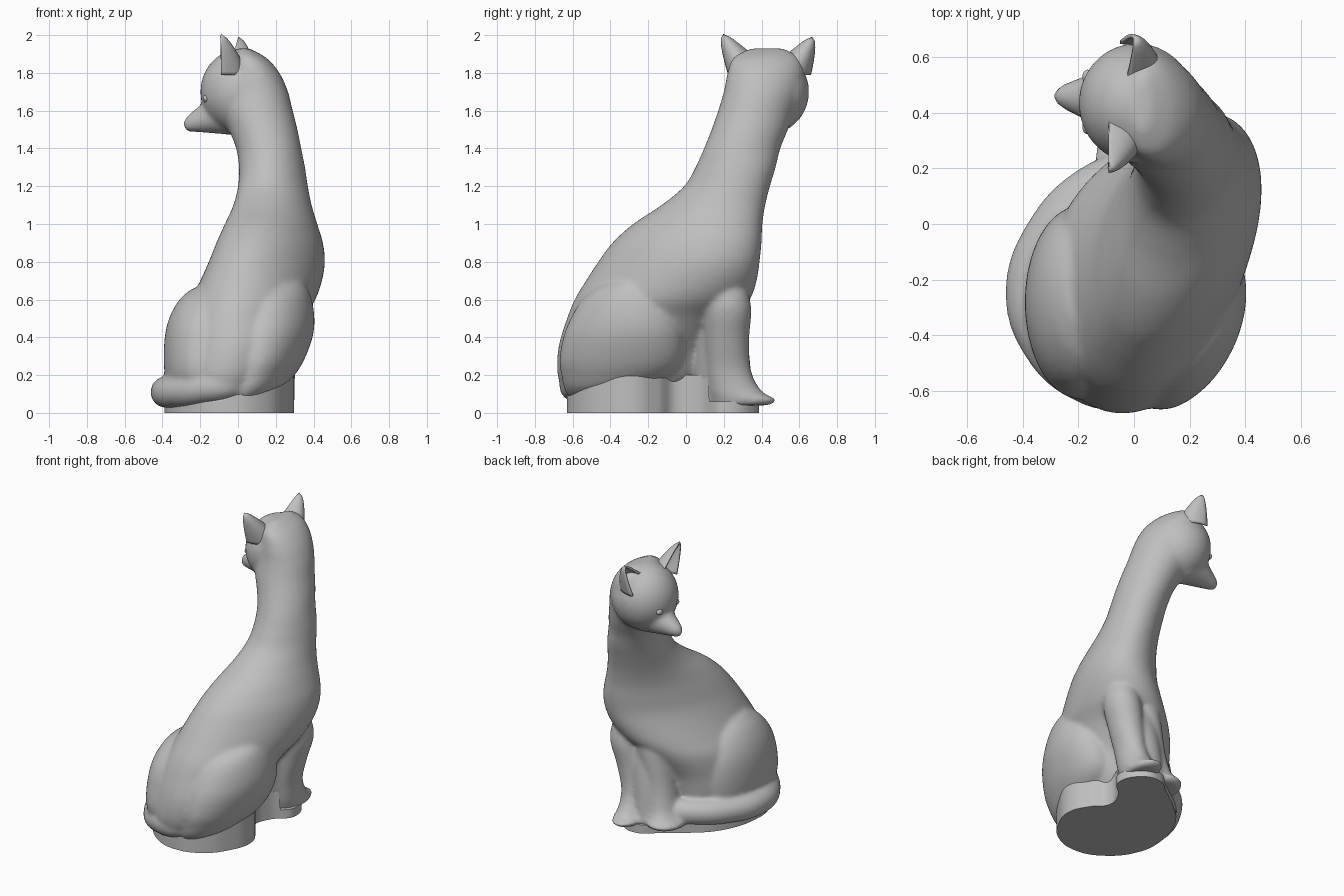
import bpy
import bmesh
from math import sin, cos, pi
from mathutils import Vector

default = bpy.data.objects.get("Cube")
if default:
    bpy.data.objects.remove(default, do_unlink=True)

grey = bpy.data.materials.new("plain grey")
grey.use_nodes = True
grey.diffuse_color = (0.52, 0.52, 0.52, 1)
grey.node_tree.nodes["Principled BSDF"].inputs["Base Color"].default_value = (0.52, 0.52, 0.52, 1)


def select_only(objects):
    bpy.ops.object.select_all(action='DESELECT')
    for ob in objects:
        ob.select_set(True)
    bpy.context.view_layer.objects.active = objects[0]


def mesh_object(name, bm):
    bmesh.ops.recalc_face_normals(bm, faces=bm.faces)
    mesh = bpy.data.meshes.new(name)
    bm.to_mesh(mesh)
    bm.free()
    mesh.materials.append(grey)
    ob = bpy.data.objects.new(name, mesh)
    bpy.context.collection.objects.link(ob)
    return ob


def refine(rows, steps=5):
    """Smooth in-between rows along a flowing spline."""
    padded = [rows[0]] + rows + [rows[-1]]
    result = []
    for a, b, c, d in zip(padded, padded[1:], padded[2:], padded[3:]):
        for k in range(steps):
            t = k / steps
            result.append([q + t / 2 * (r - p + t * (2 * p - 5 * q + 4 * r - s
                           + t * (3 * (q - r) + s - p)))
                           for p, q, r, s in zip(a, b, c, d)])
    return result + [rows[-1]]


def loft(name, sections, sides=48):
    """Stack of ovals, each given as height, x range, y range and optional skew."""
    rows = [list(s) + [0] * (6 - len(s)) for s in sections]
    bm = bmesh.new()
    rings = []
    for z, x0, x1, y0, y1, skew in refine(rows):
        ring = []
        for i in range(sides):
            t = 2 * pi * i / sides
            x = (x0 + x1) / 2 + (x1 - x0) / 2 * cos(t)
            y = (y0 + y1) / 2 + (y1 - y0) / 2 * sin(t + skew)
            ring.append(bm.verts.new((x, y, z)))
        rings.append(ring)
    for low, high in zip(rings, rings[1:]):
        for i in range(sides):
            j = (i + 1) % sides
            bm.faces.new((low[i], low[j], high[j], high[i]))
    bm.faces.new(rings[0])
    bm.faces.new(rings[-1])
    return mesh_object(name, bm)


def ball(name, centre, radii):
    bm = bmesh.new()
    bmesh.ops.create_uvsphere(bm, u_segments=32, v_segments=20, radius=1)
    bmesh.ops.scale(bm, vec=radii, verts=bm.verts)
    bmesh.ops.translate(bm, vec=centre, verts=bm.verts)
    return mesh_object(name, bm)


def taper(name, start, end, r0, r1):
    start, end = Vector(start), Vector(end)
    axis = end - start
    bm = bmesh.new()
    bmesh.ops.create_cone(bm, cap_ends=True, segments=32, radius1=r0, radius2=r1,
                          depth=axis.length)
    turn = Vector((0, 0, 1)).rotation_difference(axis).to_matrix()
    bmesh.ops.rotate(bm, matrix=turn, verts=bm.verts)
    bmesh.ops.translate(bm, vec=(start + end) / 2, verts=bm.verts)
    return mesh_object(name, bm)


def curve_mesh(name, points, closed=False, **settings):
    """Smooth curve through the points, turned into a mesh."""
    curve = bpy.data.curves.new(name, 'CURVE')
    for key, value in settings.items():
        setattr(curve, key, value)
    spline = curve.splines.new('BEZIER')
    spline.use_cyclic_u = closed
    spline.bezier_points.add(len(points) - 1)
    for bp, co in zip(spline.bezier_points, points):
        bp.co = co
        bp.handle_left_type = bp.handle_right_type = 'AUTO'
    ob = bpy.data.objects.new(name, curve)
    bpy.context.collection.objects.link(ob)
    curve.materials.append(grey)
    select_only([ob])
    bpy.ops.object.convert(target='MESH')
    return bpy.context.view_layer.objects.active


# Torso and neck, from haunches up to the back of the head
torso = loft("torso", [
    (0.09, -0.30, 0.14, -0.64, 0.08),
    (0.20, -0.34, 0.23, -0.68, 0.14),
    (0.35, -0.33, 0.29, -0.675, 0.18),
    (0.50, -0.30, 0.35, -0.63, 0.27, 0.1),
    (0.60, -0.25, 0.41, -0.59, 0.34, 0.22),
    (0.70, -0.20, 0.445, -0.53, 0.375, 0.32),
    (0.80, -0.155, 0.46, -0.465, 0.39, 0.38),
    (0.90, -0.115, 0.45, -0.39, 0.40, 0.38),
    (1.00, -0.07, 0.42, -0.28, 0.405, 0.35),
    (1.10, -0.025, 0.39, -0.13, 0.42, 0.27),
    (1.20, 0.0, 0.37, -0.01, 0.445, 0.18),
    (1.30, 0.005, 0.355, 0.05, 0.475, 0.1),
    (1.40, -0.01, 0.335, 0.095, 0.50),
    (1.50, -0.05, 0.315, 0.135, 0.54, -0.05),
    (1.60, -0.10, 0.29, 0.17, 0.58, -0.1),
    (1.70, -0.12, 0.265, 0.20, 0.62, -0.15),
    (1.80, -0.10, 0.22, 0.22, 0.63, -0.15),
    (1.88, -0.06, 0.15, 0.25, 0.60, -0.1),
    (1.93, 0.0, 0.06, 0.34, 0.52)])

# Head and muzzle, turned to the side
head = ball("head", (0.01, 0.435, 1.70), (0.21, 0.217, 0.225))
muzzle = taper("muzzle", (-0.04, 0.45, 1.60), (-0.255, 0.46, 1.53), 0.138, 0.044)
nose = ball("nose", (-0.252, 0.46, 1.53), (0.038, 0.038, 0.044))

# Front legs, each ending in a forward paw
right_leg = loft("right_leg", [
    (0.04, 0.11, 0.29, 0.14, 0.44),
    (0.07, 0.10, 0.30, 0.14, 0.48),
    (0.10, 0.11, 0.30, 0.13, 0.42),
    (0.16, 0.12, 0.30, 0.12, 0.37),
    (0.25, 0.13, 0.31, 0.11, 0.34),
    (0.40, 0.14, 0.355, 0.10, 0.335),
    (0.57, 0.17, 0.40, 0.10, 0.345),
    (0.75, 0.20, 0.36, 0.14, 0.29)])
left_leg = loft("left_leg", [
    (0.04, -0.13, 0.09, 0.10, 0.36),
    (0.07, -0.14, 0.10, 0.10, 0.39),
    (0.10, -0.11, 0.10, 0.10, 0.36),
    (0.16, -0.08, 0.11, 0.09, 0.33),
    (0.30, -0.05, 0.13, 0.08, 0.31),
    (0.57, -0.01, 0.24, 0.05, 0.32),
    (0.75, 0.05, 0.24, 0.05, 0.28)])
chest = loft("chest", [
    (0.04, -0.02, 0.22, 0.06, 0.36),
    (0.40, -0.01, 0.28, 0.03, 0.325),
    (0.70, 0.06, 0.34, 0.03, 0.27)])

# Thighs, swelling out of the body
right_thigh = loft("right_thigh", [
    (0.08, -0.05, 0.12, -0.62, -0.38, 0.2),
    (0.13, -0.05, 0.23, -0.645, -0.22, 0.25),
    (0.20, -0.05, 0.30, -0.66, -0.08, 0.25),
    (0.28, -0.05, 0.35, -0.67, -0.02, 0.25),
    (0.40, -0.04, 0.395, -0.65, -0.01, 0.25),
    (0.50, -0.02, 0.405, -0.61, -0.03, 0.25),
    (0.60, 0.02, 0.39, -0.55, -0.08, 0.25),
    (0.67, 0.08, 0.36, -0.46, -0.15, 0.2),
    (0.71, 0.16, 0.32, -0.36, -0.23, 0.2)])
left_thigh = loft("left_thigh", [
    (0.08, -0.36, 0.0, -0.58, 0.02),
    (0.22, -0.39, 0.0, -0.63, 0.06),
    (0.38, -0.39, 0.0, -0.61, 0.06),
    (0.50, -0.365, 0.0, -0.57, 0.03),
    (0.60, -0.31, -0.02, -0.49, -0.04),
    (0.66, -0.24, -0.06, -0.39, -0.14)])

# Tail wraps around the left side to the paws
tail = curve_mesh("tail", [
    (0.06, -0.50, 0.18), (-0.06, -0.585, 0.15), (-0.19, -0.555, 0.13),
    (-0.31, -0.45, 0.11), (-0.38, -0.25, 0.11), (-0.30, -0.02, 0.115),
    (-0.15, 0.13, 0.12), (0.03, 0.20, 0.12)],
    dimensions='3D', bevel_depth=0.084, bevel_resolution=6, use_fill_caps=True)

# Fuse the overlapping parts into one soft skin
select_only([torso, head, muzzle, nose, right_leg, left_leg, chest,
             right_thigh, left_thigh, tail])
bpy.ops.object.join()
body = bpy.context.view_layer.objects.active
body.name = "body"
fuse = body.modifiers.new("fuse", 'REMESH')
fuse.mode = 'VOXEL'
fuse.voxel_size = 0.012
fuse.use_smooth_shade = True
soften = body.modifiers.new("soften", 'SMOOTH')
soften.factor = 0.5
soften.iterations = 14

# Eyes
for side, name in ((-1, "left_eye"), (1, "right_eye")):
    eye = ball(name, (-0.168, 0.44 + side * 0.09, 1.665), (0.018, 0.026, 0.02))
    select_only([eye])
    bpy.ops.object.shade_smooth()


def ear(name, centre, tip, half_width, depth):
    """Curved shell, open towards the face and narrowing to the tip."""
    centre, tip = Vector(centre), Vector(tip)
    steps, rows = 16, 12
    bm = bmesh.new()
    grid = []
    for r in range(rows):
        f = r / rows
        size = (1 - f) ** 0.7
        middle = centre.lerp(tip, f)
        grid.append([bm.verts.new(middle + size * Vector((
            depth * sin(pi * i / steps), half_width * cos(pi * i / steps), 0)))
            for i in range(steps + 1)])
    top = bm.verts.new(tip)
    for low, high in zip(grid, grid[1:]):
        for i in range(steps):
            bm.faces.new((low[i], low[i + 1], high[i + 1], high[i]))
    for i in range(steps):
        bm.faces.new((grid[-1][i], grid[-1][i + 1], top))
    ob = mesh_object(name, bm)
    shell = ob.modifiers.new("thickness", 'SOLIDIFY')
    shell.thickness = 0.014
    shell.offset = 0
    select_only([ob])
    bpy.ops.object.shade_smooth_by_angle()


ear("left_ear", (-0.09, 0.345, 1.79), (-0.092, 0.20, 2.0), 0.115, 0.14)
ear("right_ear", (-0.05, 0.54, 1.79), (0.0, 0.665, 1.985), 0.115, 0.15)

# Plinth under the body, notched between thigh and front leg
outline = [(0.295, -0.28), (0.24, -0.15), (0.16, -0.05), (0.19, 0.07), (0.295, 0.20),
           (0.22, 0.36), (0.10, 0.38), (0.0, 0.31), (-0.15, 0.20), (-0.30, 0.05),
           (-0.385, -0.20), (-0.36, -0.40), (-0.22, -0.57), (-0.05, -0.63),
           (0.13, -0.58), (0.25, -0.44)]
plinth = curve_mesh("plinth", [(x, y, 0) for x, y in outline], closed=True,
                    dimensions='2D', fill_mode='BOTH', extrude=0.1)
plinth.location.z = 0.1
# Lower the rim under the paws and tail so that they show above it
for v in plinth.data.vertices:
    if v.co.z > 0 and (v.co.y > 0.12 or v.co.x < -0.05):
        v.co.z = -0.04
select_only([plinth])
bpy.ops.object.shade_smooth_by_angle()
